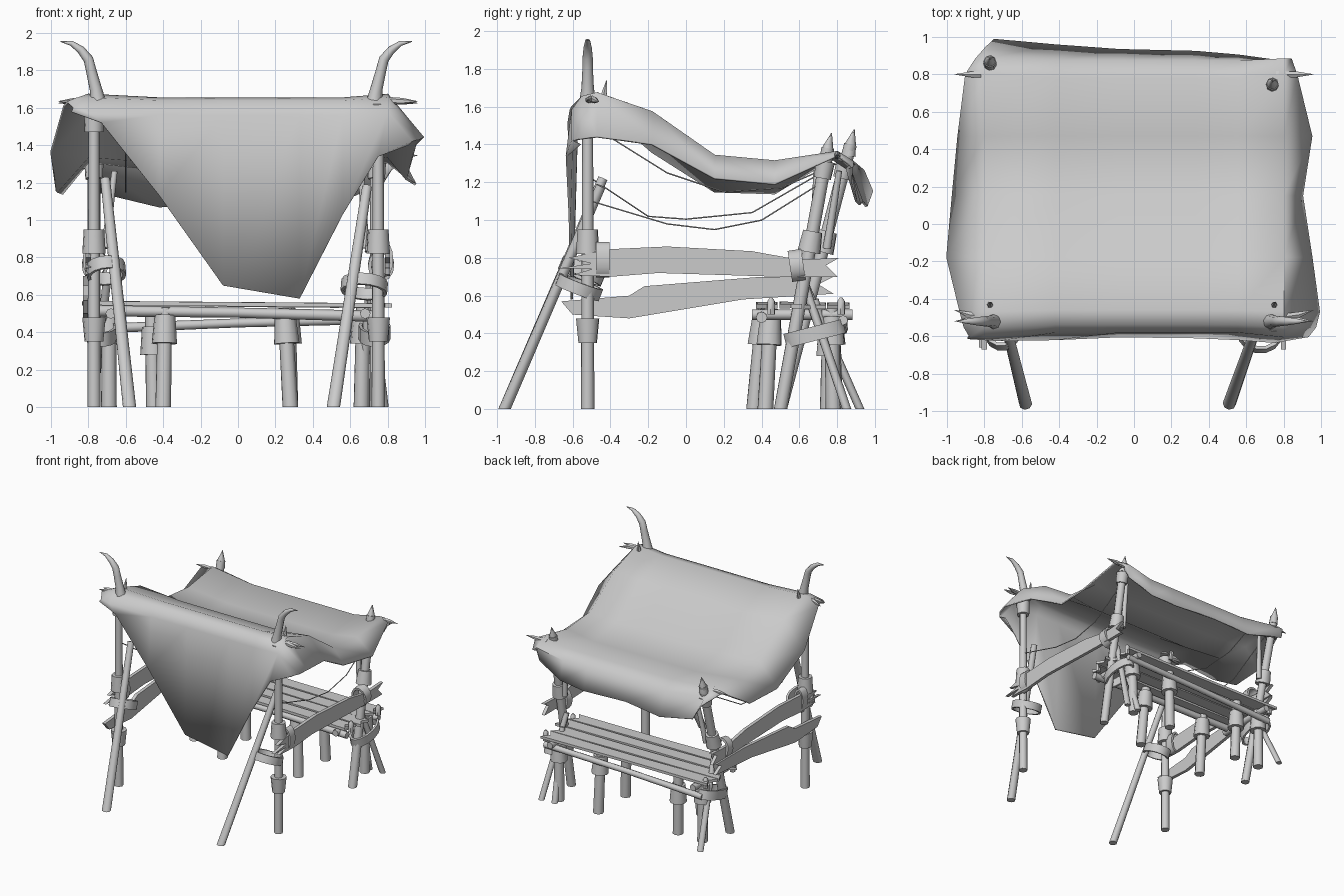
import bpy, bmesh, random
from math import cos, sin, pi
from mathutils import Vector

if "Cube" in bpy.data.objects:
    bpy.data.objects.remove(bpy.data.objects["Cube"])
random.seed(4)


def finish(name, bm, smooth=True):
    bmesh.ops.recalc_face_normals(bm, faces=bm.faces)
    me = bpy.data.meshes.new(name)
    bm.to_mesh(me)
    bm.free()
    ob = bpy.data.objects.new(name, me)
    bpy.context.collection.objects.link(ob)
    if smooth:
        bpy.ops.object.select_all(action='DESELECT')
        bpy.context.view_layer.objects.active = ob
        ob.select_set(True)
        bpy.ops.object.shade_smooth_by_angle(angle=0.9)
    return ob


def tube(name, pts, radii, sides=8):
    """Tapered round pole along a path."""
    pts = [Vector(p) for p in pts]
    bm = bmesh.new()
    rings = []
    for i, p in enumerate(pts):
        d = (pts[min(i + 1, len(pts) - 1)] - pts[max(i - 1, 0)]).normalized()
        u = d.cross(Vector((0.1, 1, 0)) if abs(d.y) < 0.8 else Vector((1, 0, 0))).normalized()
        v = d.cross(u)
        rings.append([bm.verts.new(p + radii[i] * (u * cos(2 * pi * k / sides) + v * sin(2 * pi * k / sides)))
                      for k in range(sides)])
    for v in rings[0] + rings[-1]:  # feet sit flat on the ground
        v.co.z = max(v.co.z, 0) if pts[0].z else (0 if v in rings[0] else v.co.z)
    for a, b in zip(rings, rings[1:]):
        for k in range(sides):
            n = (k + 1) % sides
            bm.faces.new((a[k], a[n], b[n], b[k]))
    bm.faces.new(rings[0])
    bm.faces.new(rings[-1])
    return finish(name, bm)


def at_z(a, b, z):
    a, b = Vector(a), Vector(b)
    return a.lerp(b, (z - a.z) / (b.z - a.z))


def collar(name, a, b, z0, z1, r0, r1):
    """Sleeve around the pole running from a to b."""
    tube(name, [at_z(a, b, z0), at_z(a, b, z1)], [r0, r1], 10)


def slab(name, outline, to3d, thick):
    """Flat board: 2D outline mapped into space and thickened."""
    bm = bmesh.new()
    f = bm.faces.new([bm.verts.new(to3d(p)) for p in outline])
    ext = bmesh.ops.extrude_face_region(bm, geom=[f])
    bmesh.ops.translate(bm, vec=thick, verts=[g for g in ext['geom'] if isinstance(g, bmesh.types.BMVert)])
    return finish(name, bm, False)


def binding(name, loc, rx, ry, h, rot, wall=0.018):
    """Oval band wrapped around crossing poles, slightly bulged outside."""
    n = 14
    section = [(0, -h), (0, h), (-wall, h), (-wall, -h)]
    bm = bmesh.new()
    rings = [[bm.verts.new(((rx + d) * cos(2 * pi * i / n), (ry + d) * sin(2 * pi * i / n), z))
              for d, z in section] for i in range(n)]
    for i in range(n):
        a, b = rings[i], rings[(i + 1) % n]
        for k in range(4):
            bm.faces.new((a[k], b[k], b[(k + 1) % 4], a[(k + 1) % 4]))
    ob = finish(name, bm)
    ob.location, ob.rotation_euler = loc, rot


# cloth canopy: front hem, main rows front to back, back hem
cols = [-0.8, -0.42, -0.08, 0.33, 0.56, 0.8]
rows = [  # y at posts, y in the middle, middle z, post z, left edge x z, right edge x z
    (-0.60, -0.575, 1.56, 1.58, -0.88, 1.60, 0.93, 1.42),
    (-0.55, -0.535, 1.635, 1.65, -0.91, 1.63, 0.97, 1.43),
    (-0.47, -0.46, 1.65, 1.67, -0.93, 1.61, 0.99, 1.44),
    (-0.18, -0.18, 1.54, 1.57, -1.0, 1.36, 0.95, 1.40),
    (0.15, 0.15, 1.31, 1.34, -0.97, 1.15, 0.90, 1.22),
    (0.47, 0.47, 1.27, 1.31, -0.94, 1.14, 0.95, 1.19),
    (0.80, 0.78, 1.32, 1.36, -0.90, 1.34, 0.87, 1.34),
    (0.88, 0.87, 1.26, 1.31, -0.85, 1.30, 0.84, 1.28)]
front_hem = [(-0.89, -0.61, 1.58), (-0.73, -0.62, 1.52), (-0.42, -0.615, 1.13), (-0.08, -0.60, 0.65),
             (0.33, -0.605, 0.58), (0.56, -0.615, 1.03), (0.75, -0.63, 1.34), (0.91, -0.56, 1.40)]
back_hem = [(-0.80, 0.94, 1.26), (-0.75, 0.985, 1.15), (-0.42, 0.955, 1.07), (-0.08, 0.93, 1.10),
            (0.33, 0.92, 1.08), (0.56, 0.90, 1.10), (0.78, 0.87, 1.20), (0.82, 0.85, 1.27)]
grid = [front_hem]
for yp, ym, zm, zp, lx, lz, rx, rz in rows:
    grid.append([(lx, yp, lz)] + [(x, yp, zp) if abs(x) == 0.8 else (x, ym, zm) for x in cols] + [(rx, yp, rz)])
grid.append(back_hem)
bm = bmesh.new()
gv = [[bm.verts.new(p) for p in r] for r in grid]
for a, b in zip(gv, gv[1:]):
    for k in range(7):
        bm.faces.new((a[k], a[k + 1], b[k + 1], b[k]))
cloth = finish("cloth_canopy", bm)
mod = cloth.modifiers.new("thickness", 'SOLIDIFY')
mod.thickness = 0.012
mod.offset = 0

for s, side in ((-1, "left"), (1, "right")):
    # front post with sleeves, horn and spikes
    x = -0.77 if s < 0 else 0.75
    a, b = (x, -0.52, 0), (x, -0.52, 1.63)
    tube(f"front_post_{side}", [a, b], [0.036, 0.028])
    for i, (z0, z1, r0, r1) in enumerate([(0.35, 0.48, 0.05, 0.063), (0.82, 0.95, 0.063, 0.055)]):
        collar(f"front_post_sleeve_{side}_{i}", a, b, z0, z1, r0, r1)
    collar(f"front_post_top_wrap_{side}", a, b, 1.47, 1.62, 0.05, 0.055)
    horn = [(-0.02, 1.64), (-0.01, 1.70), (0.015, 1.80), (0.03, 1.86), (0.07, 1.91), (0.12, 1.945), (0.18, 1.955)]
    tube(f"horn_{side}", [(x + s * dx, -0.52, z) for dx, z in horn],
         [0.042, 0.033, 0.028, 0.027, 0.022, 0.014, 0.002])
    tube(f"front_spike_{side}", [(x, -0.45, 1.58), (x, -0.43, 1.68), (x, -0.42, 1.74)], [0.018, 0.015, 0.001], 6)
    for k, (dy, dz) in enumerate([(0.03, 0.0), (-0.03, 0.01)]):
        tube(f"front_corner_peg_{side}_{k}", [(s * 0.78, -0.5, 1.64), (s * 0.88, -0.5 + dy / 2, 1.635),
             (s * 0.96, -0.49 + dy, 1.625 + dz)], [0.02, 0.018, 0.001], 6)

    # leaning front brace and its binding
    foot, top = ((-0.58, -0.96, 0), (-0.71, -0.44, 1.22)) if s < 0 else ((0.51, -0.96, 0), (0.69, -0.45, 1.18))
    tube(f"front_brace_{side}", [foot, top], [0.036, 0.026])
    if s < 0:
        binding("front_binding_left", (-0.705, -0.55, 0.73), 0.105, 0.125, 0.035, (-0.4, -0.1, 0))
    else:
        binding("front_binding_right", (0.675, -0.565, 0.645), 0.125, 0.125, 0.032, (-0.36, 0.08, 0))

    # back post, leaning backwards
    foot, top = ((-0.77, 0.50, 0), (-0.77, 0.87, 1.40)) if s < 0 else ((0.74, 0.50, 0), (0.74, 0.75, 1.38))
    tube(f"back_post_{side}", [foot, top], [0.036, 0.034])
    tip = Vector(top)
    tube(f"back_post_tip_{side}", [tip - Vector((0, 0.01, 0.06)), tip, tip + Vector((0, 0.02, 0.08))],
         [0.036, 0.03, 0.002])
    collar(f"back_post_sleeve_{side}", foot, top, 0.83, 0.94, 0.063, 0.052)
    collar(f"back_post_top_wrap_{side}", foot, top, 1.22, 1.31, 0.046, 0.052)
    tube(f"back_corner_peg_{side}", [(s * 0.76, 0.8, 1.34), (s * 0.87, 0.8, 1.345), (s * 0.96, 0.8, 1.345)],
         [0.02, 0.018, 0.001], 6)
    # struts at the back corner
    tube(f"back_strut_{side}", [(s * 0.78, 0.92 if s < 0 else 0.85, 0), (s * 0.70, 0.62, 0.68)], [0.026, 0.022])
    if s > 0:
        tube("back_strut_inner", [(0.66, 0.84, 0), (0.70, 0.68, 0.58)], [0.026, 0.022])
    tube(f"upper_strut_{side}", [at_z(foot, top, 0.85) + Vector((-s * 0.06, 0.02, 0)),
                                 (s * 0.66, tip.y - 0.06, 1.26)], [0.022, 0.016])
    binding(f"back_binding_{side}", (s * 0.73, 0.68, 0.40), 0.085, 0.165, 0.038, (0.25, 0, 0))
    # loops tying the side boards on
    binding(f"front_board_loop_{side}", (s * 0.785, -0.44, 0.79), 0.045, 0.095, 0.036, (pi / 2, 0, 0))
    binding(f"back_board_loop_{side}", (s * 0.765, 0.585, 0.76), 0.07, 0.085, 0.036, (pi / 2 + 0.15, 0, 0))

    # bench cross bearer
    tube(f"bench_bearer_{side}", [(s * 0.68, 0.35, 0.50), (s * 0.68, 0.88, 0.50)], [0.028, 0.028])
    # pegs holding the planks
    for y in (0.45, 0.82):
        tube(f"bench_peg_{side}", [(s * 0.76, y, 0.50), (s * 0.76, y, 0.57), (s * 0.76, y, 0.59)],
             [0.022, 0.022, 0.008], 6)

# splintered side boards
upper = [(-0.42, 0.845), (-0.1, 0.86), (0.35, 0.835), (0.6, 0.79), (0.81, 0.80), (0.74, 0.76), (0.80, 0.70),
         (0.5, 0.70), (-0.15, 0.72), (-0.4, 0.70), (-0.6, 0.71), (-0.50, 0.74), (-0.67, 0.745),
         (-0.50, 0.77), (-0.62, 0.80)]
lower = [(-0.66, 0.57), (-0.3, 0.6), (-0.22, 0.65), (0.4, 0.70), (0.78, 0.70), (0.70, 0.66), (0.78, 0.61),
         (0.3, 0.58), (-0.3, 0.48), (-0.6, 0.50)]
for name, outline, x in (("side_board_right", upper, 0.785), ("side_board_left", upper, -0.815),
                         ("lower_side_board_left", lower, -0.83)):
    slab(name, outline, lambda p, x=x: (x, p[0], p[1]), Vector((0.028, 0, 0)))

# bench planks with uneven ends
for i in range(4):
    y0 = 0.37 + i * 0.125
    e = [random.uniform(0.75, 0.84) for _ in range(4)]
    w = random.uniform(0.114, 0.122)
    drop = random.uniform(0, 0.008)
    slab(f"bench_plank_{i}", [(-e[0], y0), (0, y0 + 0.008), (e[1], y0), (e[1] - 0.04, y0 + w / 2),
                              (e[2], y0 + w), (0, y0 + w - 0.006), (-e[3], y0 + w), (-e[3] + 0.03, y0 + w / 2)],
         lambda p: (p[0], p[1], 0.542 - 0.008 * p[0] - drop), Vector((0, 0, 0.022)))

# rails under the bench
tube("bench_front_rail", [(-0.74, 0.40, 0.515), (0, 0.40, 0.505), (0.76, 0.40, 0.485)], [0.03, 0.027, 0.03])
tube("bench_back_rail", [(-0.74, 0.83, 0.42), (0, 0.83, 0.45), (0.76, 0.83, 0.47)], [0.026, 0.024, 0.026])

# bench legs with sleeves
for i, (x0, y0, x1, y1) in enumerate([(-0.40, 0.36, -0.39, 0.41), (0.28, 0.42, 0.25, 0.45), (-0.45, 0.75, -0.46, 0.76),
                                      (0.28, 0.79, 0.27, 0.77), (-0.69, 0.76, -0.69, 0.76), (0.66, 0.78, 0.67, 0.77)]):
    a, b = (x0, y0, 0), (x1, y1, 0.53)
    tube(f"bench_leg_{i}", [a, b], [0.042, 0.038])
    z = 0.28 if i == 2 else 0.34
    collar(f"bench_leg_sleeve_{i}", a, b, z, z + 0.15, 0.068, 0.056)

# sagging ropes between front and back posts
for i, (x, path) in enumerate([(-0.77, [(-0.5, 1.22), (-0.2, 1.02), (0, 1.005), (0.35, 1.04), (0.75, 1.27)]),
                               (0.75, [(-0.5, 1.10), (-0.1, 0.98), (0.15, 0.95), (0.4, 1.0), (0.72, 1.20)]),
                               (-0.6, [(-0.5, 1.5), (-0.1, 1.25), (0.2, 1.15), (0.5, 1.17), (0.8, 1.3)])]):
    tube(f"rope_{i}", [(x, y, z) for y, z in path], [0.004] * 5, 5)
